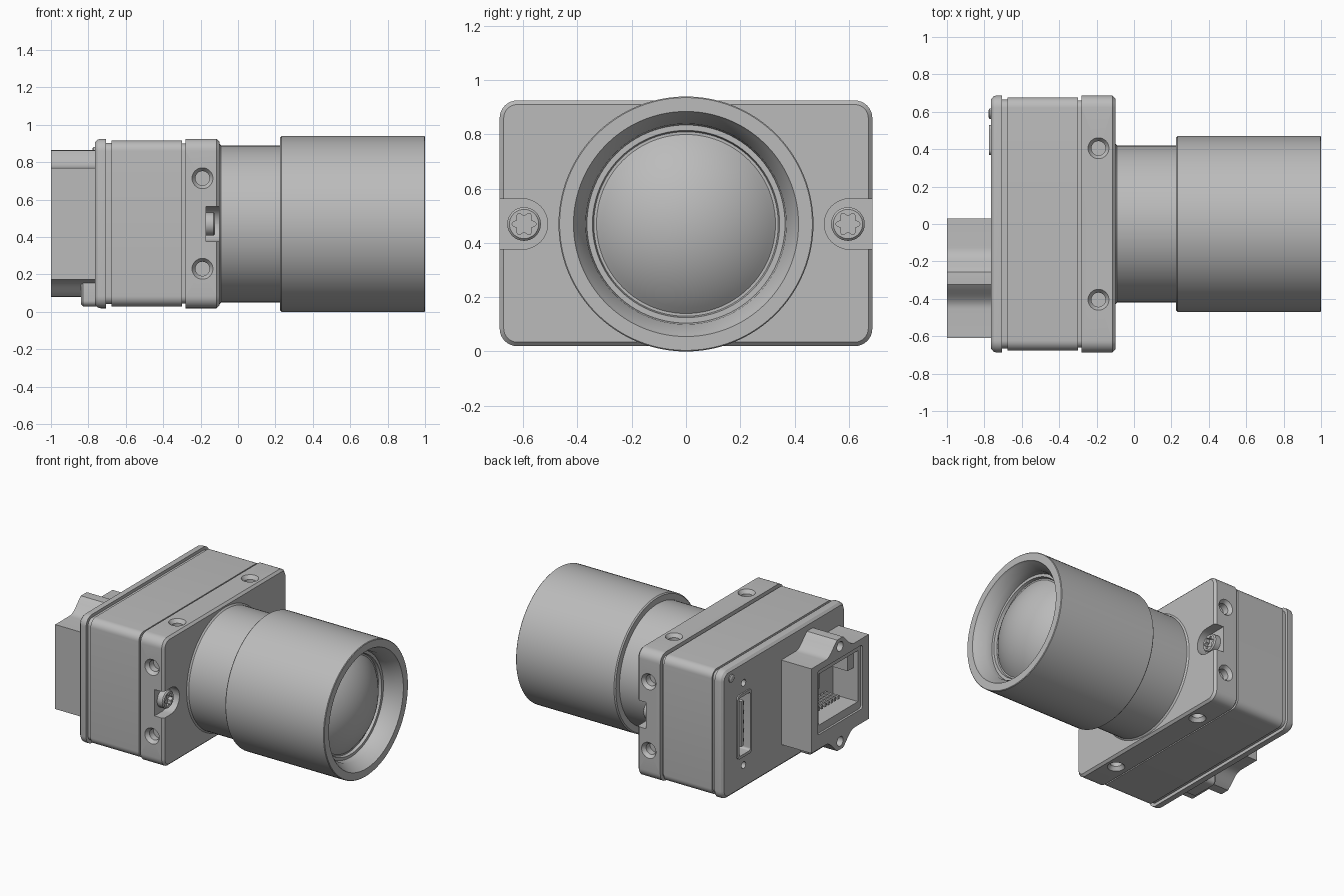
import bpy, bmesh, math
from mathutils import Matrix, Vector

if "Cube" in bpy.data.objects:
    bpy.data.objects.remove(bpy.data.objects["Cube"], do_unlink=True)

grey = bpy.data.materials.new("satin grey")
grey.use_nodes = True
grey.diffuse_color = (0.5, 0.5, 0.5, 1)
grey.node_tree.nodes["Principled BSDF"].inputs["Base Color"].default_value = (0.5, 0.5, 0.5, 1)

AXIS_Z = 0.47    # height of the optical axis
BACK = -0.765    # rear face of the housing
PORT_Y = -0.29   # centre of the network port


def make(name, bm, smooth=True):
    bmesh.ops.recalc_face_normals(bm, faces=bm.faces)
    me = bpy.data.meshes.new(name)
    bm.to_mesh(me)
    bm.free()
    me.materials.append(grey)
    ob = bpy.data.objects.new(name, me)
    bpy.context.collection.objects.link(ob)
    bpy.ops.object.select_all(action='DESELECT')
    ob.select_set(True)
    bpy.context.view_layer.objects.active = ob
    if smooth:
        bpy.ops.object.shade_smooth_by_angle(angle=math.radians(30))
    return ob


def skin(name, loops):
    """Closed solid through matching loops of points."""
    bm = bmesh.new()
    rings = [[bm.verts.new(p) for p in loop] for loop in loops]
    for a, b in zip(rings, rings[1:]):
        for i in range(len(a)):
            j = (i + 1) % len(a)
            bm.faces.new((a[i], a[j], b[j], b[i]))
    bm.faces.new(rings[0])
    bm.faces.new(rings[-1])
    return make(name, bm)


def rounded(cy, cz, hy, hz, r, steps=8):
    """Rounded rectangle in the y-z plane."""
    pts = []
    for k, (sy, sz) in enumerate(((1, 1), (-1, 1), (-1, -1), (1, -1))):
        for s in range(steps + 1):
            a = (k + s / steps) * math.pi / 2
            pts.append((cy + sy * (hy - r) + r * math.cos(a), cz + sz * (hz - r) + r * math.sin(a)))
    return pts


def loft(name, cy, cz, hy, hz, r, stations):
    """Rounded block along x; stations are (x, inset)."""
    return skin(name, [[(x, y, z) for y, z in rounded(cy, cz, hy - d, hz - d, r - d)]
                       for x, d in stations])


def prism(name, outline, x0, x1):
    return skin(name, [[(x, y, z) for y, z in outline] for x in (x0, x1)])


def box(name, x0, x1, y0, y1, z0, z1):
    return prism(name, [(y0, z0), (y1, z0), (y1, z1), (y0, z1)], x0, x1)


def lathe(name, profile, cy=0.0, cz=AXIS_Z, n=96):
    """Turned solid about an x-parallel axis; profile is (x, radius)."""
    return skin(name, [[(x, cy + r * math.cos(math.tau * i / n), cz + r * math.sin(math.tau * i / n))
                        for i in range(n)] for x, r in profile])


def cut(target, cutters):
    for c in cutters:
        c.hide_render = True
        m = target.modifiers.new("cut", 'BOOLEAN')
        m.operation, m.solver, m.object = 'DIFFERENCE', 'EXACT', c
        bpy.context.view_layer.objects.active = target
        bpy.ops.object.modifier_apply(modifier=m.name)
        bpy.data.objects.remove(c, do_unlink=True)
    bpy.ops.object.select_all(action='DESELECT')
    target.select_set(True)
    bpy.ops.object.shade_smooth_by_angle(angle=math.radians(30))


# Housing: rear cover, shell and front plate with shallow grooves between
CZ = 0.4725
housing = loft("housing", 0, CZ, 0.687, 0.453, 0.065, [
    (BACK, 0.02), (-0.75, 0.004), (-0.735, 0), (-0.705, 0), (-0.705, 0.022), (-0.677, 0.022),
    (-0.677, 0.01), (-0.3, 0.01), (-0.3, 0.026), (-0.28, 0.026), (-0.28, 0), (-0.115, 0), (-0.1, 0.015)])

cutters = []


# Countersunk mounting holes on all four sides of the front plate
def mounting_hole(origin, outward):
    profile = [(-0.07, 0.038), (-0.025, 0.038), (0.0, 0.056), (0.02, 0.056)]
    c = lathe("hole_cutter", profile, 0, 0, 32)
    turn = Vector((1, 0, 0)).rotation_difference(Vector(outward)).to_matrix().to_4x4()
    c.data.transform(Matrix.Translation(origin) @ turn)
    cutters.append(c)


for s in (-1, 1):
    for t in (-1, 1):
        mounting_hole((-0.19, s * 0.687, CZ + t * 0.242), (0, s, 0))
        mounting_hole((-0.19, t * 0.405, CZ + s * 0.453), (0, 0, s))
    # U-shaped screw pockets
    cutters.append(prism("pocket_cutter", rounded(s * 0.71, AXIS_Z, 0.2, 0.093, 0.0929), -0.17, 0))

# Rear cover openings: slim socket and its two fixing holes
cutters.append(loft("socket_cutter", 0.45, 0.48, 0.08, 0.225, 0.025, [(-0.8, 0), (-0.66, 0)]))
for z in (0.19, 0.77):
    cutters.append(lathe("fixing_cutter", [(-0.8, 0.024), (-0.72, 0.024)], 0.45, z, 20))
cut(housing, cutters)

# Slim socket insert: collar, tongue and contacts
collar = loft("socket_collar", 0.45, 0.48, 0.08, 0.225, 0.025, [(-0.775, 0), (-0.66, 0)])
cut(collar, [loft("collar_cutter", 0.45, 0.48, 0.062, 0.205, 0.015, [(-0.8, 0), (-0.68, 0)])])
box("socket_tongue", -0.755, -0.67, 0.435, 0.465, 0.32, 0.64)
for i in range(5):
    z = 0.35 + 0.065 * i
    box("socket_contact", -0.745, -0.67, 0.415, 0.485, z - 0.012, z + 0.012)

# Status light
lathe("status_light", [(-0.74, 0.028), (-0.772, 0.028), (-0.778, 0.018)], 0.59, 0.855, 24)


# Network port: block with a flared screw lug above and below
def port_outline():
    hy, hz, lug, flare, n = 0.32, 0.298, 0.094, 0.165, 20
    half = [(hy, 0), (hy, hz)]
    for i in range(n + 1):
        t = 1 - 2 * i / n
        rise = min(1.0, 1.12 * (0.5 + 0.5 * math.cos(math.pi * t)) ** 1.2)
        half.append((flare * t, hz + lug * rise))
    half.append((-hy, hz))
    half.append((-hy, 0))
    lower = [(-y, -z) for y, z in half[1:-1]]
    return [(PORT_Y + y, CZ + z) for y, z in half + lower]


port = prism("network_port", port_outline(), -1.0, BACK + 0.01)
port_cuts = [
    loft("frame_cutter", PORT_Y, 0.5, 0.25, 0.225, 0.02, [(-1.1, 0), (-0.985, 0)]),
    box("mouth_cutter", -1.1, -0.79, PORT_Y - 0.22, PORT_Y + 0.22, 0.33, 0.69)]
for s in (-1, 1):
    port_cuts.append(lathe("lug_cutter", [(-1.1, 0.034), (-0.93, 0.034)], PORT_Y, CZ + s * 0.335, 24))
cut(port, port_cuts)

# Port interior: side ledges, latch steps and contact springs
for s in (-1, 1):
    y = PORT_Y + s * 0.19
    box("port_ledge", -0.95, -0.785, y - 0.035, y + 0.035, 0.56, 0.695)
    y = PORT_Y + s * 0.13
    box("latch_step", -0.92, -0.785, y - 0.03, y + 0.03, 0.64, 0.695)
for i in range(8):
    y = PORT_Y + (i - 3.5) * 0.036
    box("contact_spring", -0.9, -0.785, y - 0.008, y + 0.008, 0.36, 0.385)

# Small foot below the port
loft("port_foot", PORT_Y, 0.105, 0.11, 0.075, 0.03, [(-0.84, 0.012), (-0.828, 0), (BACK + 0.01, 0)])

# Lens tube with stepped hood and recessed bore
lathe("lens_barrel", [
    (-0.12, 0.415), (-0.1, 0.43), (-0.09, 0.42), (0.225, 0.42), (0.225, 0.462), (0.233, 0.47),
    (0.996, 0.47), (1.0, 0.466), (1.0, 0.415), (0.985, 0.407), (0.93, 0.37), (0.88, 0.365),
    (0.88, 0.345), (0.86, 0.34), (0.86, 0.32)])

# Domed front glass
glass = [(0.85, 0.33)] + [(0.86 + 0.13 * math.sin(a), 0.33 * math.cos(a) + 0.001)
                          for a in (math.pi / 2 * (i / 16) for i in range(17))]
R = (0.33 ** 2 + 0.13 ** 2) / 0.26
glass = [(0.85, 0.33)] + [(0.99 - R + math.sqrt(R * R - r * r), r)
                          for r in (0.33 * (1 - i / 16) + 0.001 * i / 16 for i in range(17))]
lathe("front_glass", glass)

# Star-drive screws in the pockets
for s in (-1, 1):
    y = s * 0.597
    screw = lathe("plate_screw", [(-0.18, 0.062), (-0.13, 0.062), (-0.122, 0.054)], y, AXIS_Z, 40)
    star = [(y + r * math.cos(a), AXIS_Z + r * math.sin(a))
            for a, r in ((math.tau * k / 36, 0.037 + 0.008 * math.cos(math.tau * k / 6)) for k in range(36))]
    cut(screw, [prism("star_cutter", star, -0.15, -0.1)])
